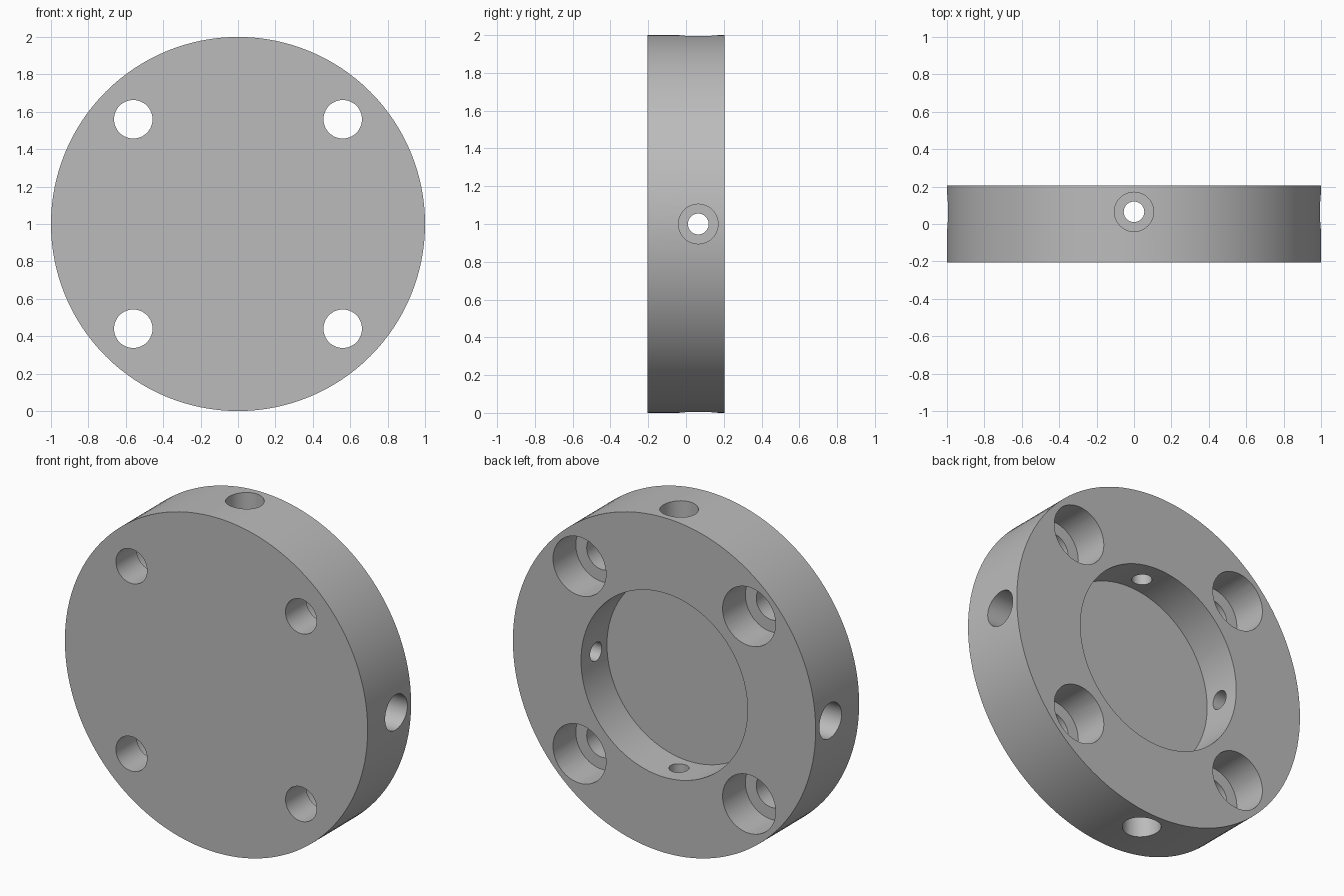
import bpy, bmesh, math
from mathutils import Matrix, Vector

if "Cube" in bpy.data.objects:
    bpy.data.objects.remove(bpy.data.objects["Cube"], do_unlink=True)

grey = bpy.data.materials.new("machined_grey")
grey.use_nodes = True
grey.diffuse_color = (0.5, 0.5, 0.5, 1)
grey.node_tree.nodes["Principled BSDF"].inputs["Base Color"].default_value = (0.5, 0.5, 0.5, 1)

CENTRE = Vector((0, 0, 1))
HALF = 0.205          # half thickness of the disc
PORT_Y = 0.065        # depth position of the rim ports


def turn(bm, profile, sides, matrix):
    """Closed solid of revolution about z from (radius, height) steps."""
    rings = []
    for r, h in profile:
        rings.append([bm.verts.new(matrix @ Vector((r * math.cos(a), r * math.sin(a), h)))
                      for a in (math.tau * i / sides for i in range(sides))])
    for lo, hi in zip(rings, rings[1:]):
        for i in range(sides):
            j = (i + 1) % sides
            bm.faces.new((lo[i], lo[j], hi[j], hi[i]))
    bm.faces.new(rings[0][::-1])
    bm.faces.new(rings[-1])


def make_object(name, bm):
    bmesh.ops.recalc_face_normals(bm, faces=bm.faces)
    mesh = bpy.data.meshes.new(name)
    bm.to_mesh(mesh)
    bm.free()
    mesh.materials.append(grey)
    obj = bpy.data.objects.new(name, mesh)
    bpy.context.collection.objects.link(obj)
    return obj


def aim(direction, origin):
    """Place local z along a direction."""
    return Matrix.Translation(origin) @ Vector(direction).to_track_quat('Z', 'Y').to_matrix().to_4x4()


# Disc with a round recess in its back
bm = bmesh.new()
turn(bm, [(1, -HALF), (1, HALF), (0.55, HALF), (0.55, -0.04)], 128, aim((0, 1, 0), CENTRE))
disc = make_object("flange_disc", bm)

# Stepped holes: four bolt holes and four ports in the rim
bm = bmesh.new()
for x in (-0.56, 0.56):
    for z in (-0.56, 0.56):
        turn(bm, [(0.103, -0.4), (0.103, -0.01), (0.175, -0.01), (0.175, 0.4)], 48,
             aim((0, 1, 0), CENTRE + Vector((x, 0, z))))
for d in ((1, 0, 0), (-1, 0, 0), (0, 0, 1), (0, 0, -1)):
    turn(bm, [(0.055, 0.45), (0.055, 0.75), (0.105, 0.75), (0.105, 1.1)], 48,
         aim(d, CENTRE + Vector((0, PORT_Y, 0))))
cutter = make_object("hole_cutter", bm)
cutter.hide_render = True

cut = disc.modifiers.new("holes", 'BOOLEAN')
cut.operation = 'DIFFERENCE'
cut.solver = 'EXACT'
cut.object = cutter

# Apply the cut, then smooth the round walls
bpy.ops.object.select_all(action='DESELECT')
disc.select_set(True)
bpy.context.view_layer.objects.active = disc
bpy.ops.object.modifier_apply(modifier=cut.name)
bpy.data.objects.remove(cutter, do_unlink=True)
bpy.ops.object.shade_smooth_by_angle(angle=math.radians(30))
